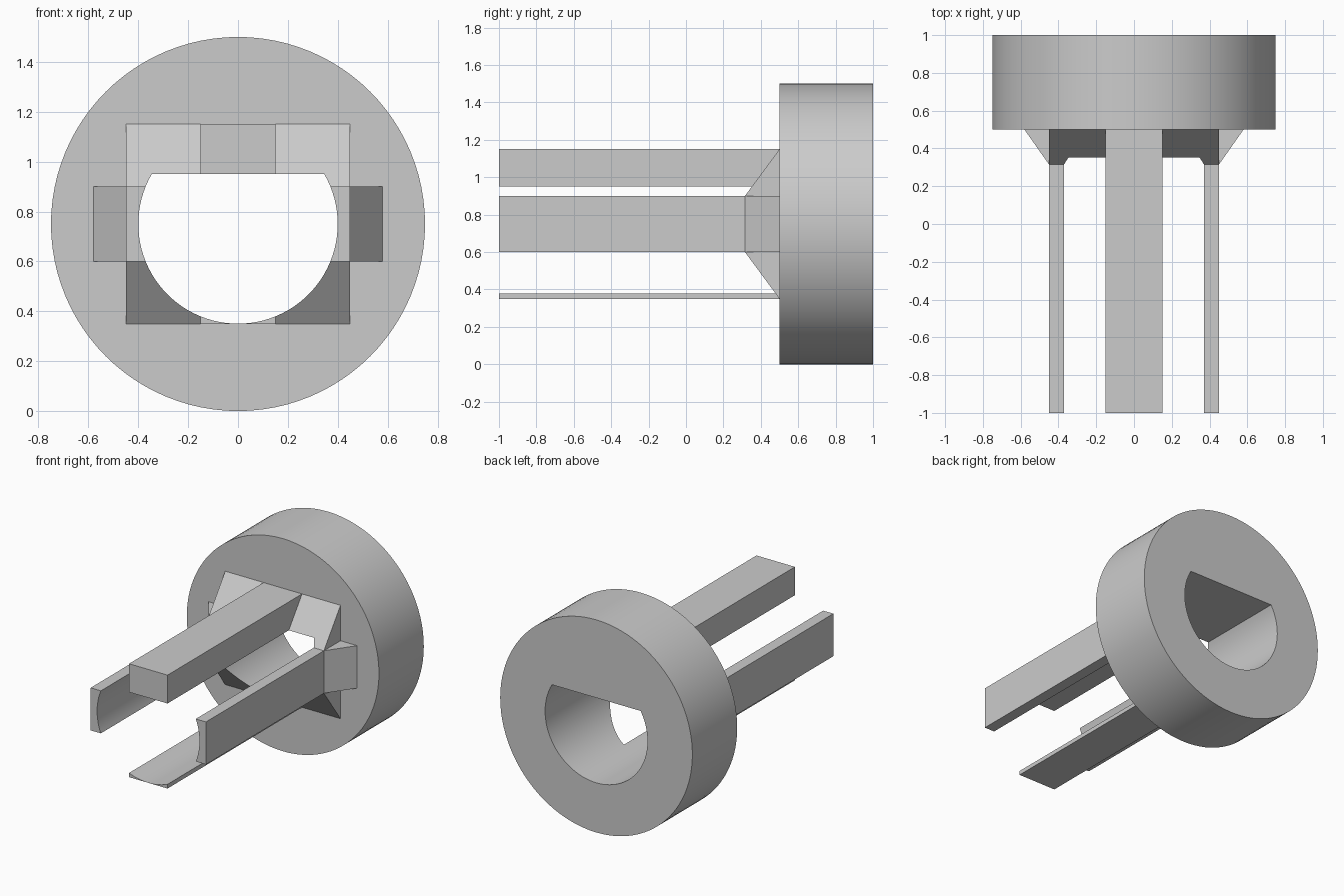
import bpy, bmesh, math
from mathutils import Vector

if "Cube" in bpy.data.objects:
    bpy.data.objects.remove(bpy.data.objects["Cube"])

grey = bpy.data.materials.new("plain grey")
grey.diffuse_color = (0.6, 0.6, 0.6, 1)
grey.use_nodes = True
grey.node_tree.nodes["Principled BSDF"].inputs["Base Color"].default_value = grey.diffuse_color


def prism(name, points, offset):
    """Extrude a closed planar outline by an offset."""
    bm = bmesh.new()
    face = bm.faces.new([bm.verts.new(p) for p in points])
    extruded = bmesh.ops.extrude_face_region(bm, geom=[face], use_keep_orig=True)
    moved = [v for v in extruded["geom"] if isinstance(v, bmesh.types.BMVert)]
    bmesh.ops.translate(bm, verts=moved, vec=Vector(offset))
    bmesh.ops.recalc_face_normals(bm, faces=bm.faces[:])
    mesh = bpy.data.meshes.new(name)
    bm.to_mesh(mesh)
    bm.free()
    mesh.materials.append(grey)
    obj = bpy.data.objects.new(name, mesh)
    bpy.context.collection.objects.link(obj)
    return obj


def arc(radius, y, start, end, count):
    angles = [start + (end - start) * i / count for i in range(count + 1)]
    return [(radius * math.cos(a), y, 0.75 + radius * math.sin(a)) for a in angles]


# Round base disc
hub = prism("hub", arc(0.75, 0.5, 0, math.tau, 96)[:-1], (0, 0.5, 0))

# Tapered collar in front of the disc
collar = prism("collar", [(-0.45, y, z) for y, z in (
    (0.6, 1.15), (0.5, 1.15), (0.315, 0.9), (0.315, 0.6), (0.5, 0.35), (0.6, 0.35))],
    (0.9, 0, 0))

# Upper and lower prongs
parts = [collar]
for name, low, high in (("top_prong", 0.85, 1.15), ("bottom_prong", 0.35, 0.45)):
    parts.append(prism(name, [(-0.15, -1, low), (0.15, -1, low),
                              (0.15, -1, high), (-0.15, -1, high)], (0, 1.6, 0)))

# Side prongs with their gussets
for name, s in (("left_prong", -1), ("right_prong", 1)):
    parts.append(prism(name, [(s * x, y, 0.6) for x, y in (
        (0.3, -1), (0.45, -1), (0.45, 0.315), (0.58, 0.5), (0.58, 0.6), (0.3, 0.6))],
        (0, 0, 0.3)))

# D-shaped bore, flat at the top
bore = prism("bore_cutter", arc(0.3997, -1.2, math.radians(150), math.radians(390), 64),
             (0, 2.4, 0))

# Join everything, then cut the bore through
for part, operation in [(p, 'UNION') for p in parts] + [(bore, 'DIFFERENCE')]:
    mod = hub.modifiers.new(part.name, 'BOOLEAN')
    mod.object = part
    mod.operation = operation
    mod.solver = 'EXACT'
bpy.context.view_layer.objects.active = hub
hub.select_set(True)
for mod in list(hub.modifiers):
    bpy.ops.object.modifier_apply(modifier=mod.name)
for part in parts + [bore]:
    bpy.data.objects.remove(part)

hub.name = "hub_with_prongs"
bpy.ops.object.shade_smooth_by_angle(angle=math.radians(20))
